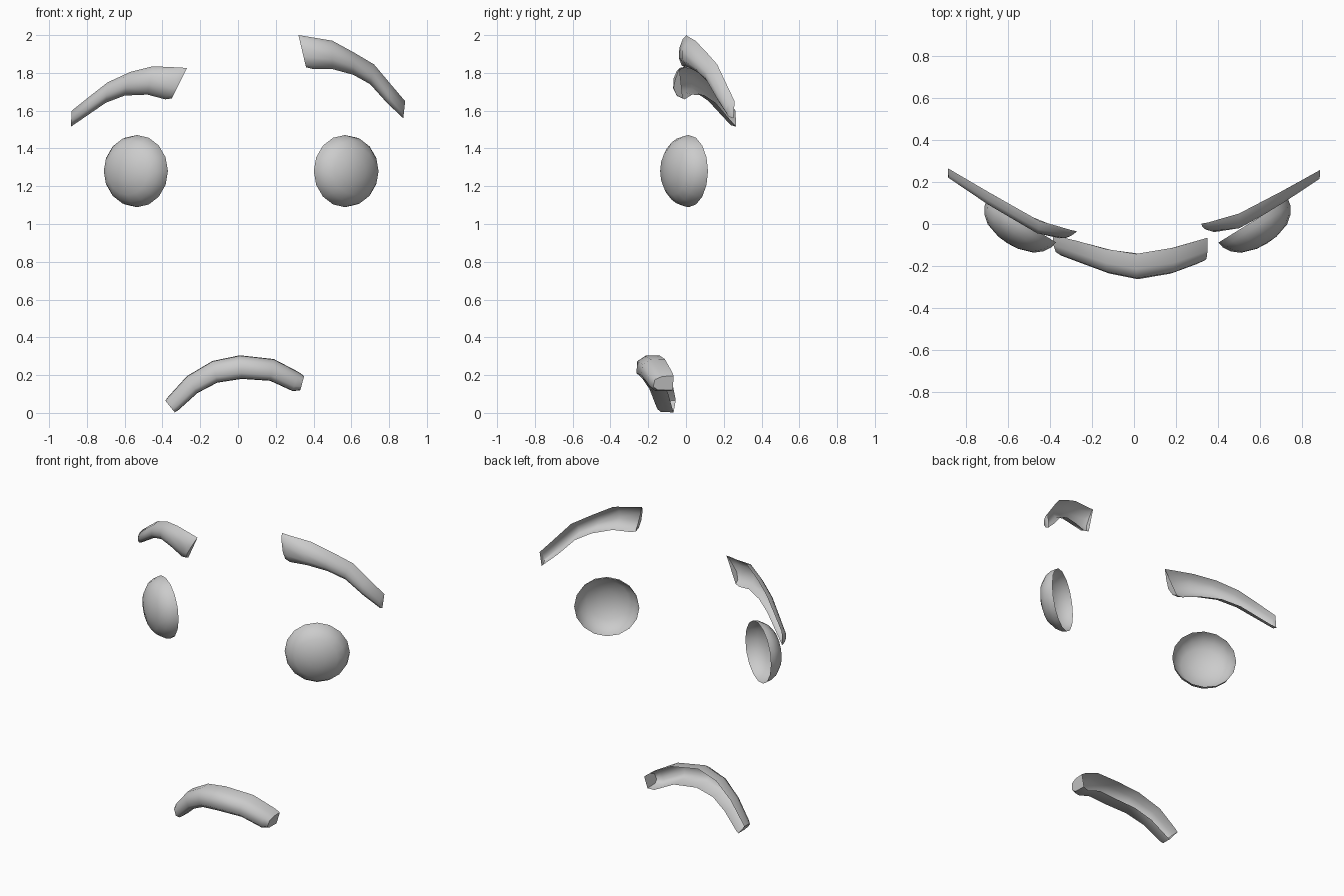
import bpy, bmesh, math

if "Cube" in bpy.data.objects:
    bpy.data.objects.remove(bpy.data.objects["Cube"])

grey = bpy.data.materials.new("plain_grey")
grey.diffuse_color = (0.6, 0.6, 0.6, 1)
grey.use_nodes = True
grey.node_tree.nodes["Principled BSDF"].inputs["Base Color"].default_value = grey.diffuse_color


def finish(bm, name, angle):
    """Turn an open shell into a smooth object whose outside faces the front."""
    bmesh.ops.recalc_face_normals(bm, faces=bm.faces)
    if sum(f.normal.y * f.calc_area() for f in bm.faces) > 0:
        bmesh.ops.reverse_faces(bm, faces=bm.faces)
    mesh = bpy.data.meshes.new(name)
    bm.to_mesh(mesh)
    bm.free()
    mesh.materials.append(grey)
    obj = bpy.data.objects.new(name, mesh)
    bpy.context.collection.objects.link(obj)
    bpy.ops.object.select_all(action='DESELECT')
    obj.select_set(True)
    bpy.context.view_layer.objects.active = obj
    bpy.ops.object.shade_smooth_by_angle(angle=math.radians(angle))


def interp(curve, x):
    """Height of a polyline, given as points sorted by x."""
    if x <= curve[0][0]:
        return curve[0][1]
    for (x0, y0), (x1, y1) in zip(curve, curve[1:]):
        if x <= x1:
            return y0 + (y1 - y0) * (x - x0) / (x1 - x0)
    return curve[-1][1]


def strip(name, stations, back, front, section):
    """Loft a channel, open at the back, through (top x, z, bottom x, z)."""
    bm = bmesh.new()
    rows = []
    for xt, zt, xb, zb in stations:
        row = []
        for t, d in section:
            x, z = xt + (xb - xt) * t, zt + (zb - zt) * t
            yb, yf = interp(back, x), interp(front, x)
            row.append(bm.verts.new((x, yb + (yf - yb) * d, z)))
        rows.append(row)
    for a, b in zip(rows, rows[1:]):
        for i in range(len(section) - 1):
            bm.faces.new((a[i], a[i + 1], b[i + 1], b[i]))
    bm.faces.new(rows[0])
    bm.faces.new(rows[-1])
    finish(bm, name, 60)


def eye(name, side, cx, radius):
    """Hollow dome turned outward, open at the back."""
    profile = [(1, 0), (0.97, 0.03), (0.86, 0.066), (0.66, 0.098), (0.28, 0.121)]
    n = 16
    bm = bmesh.new()

    def vert(u, w, depth):
        return bm.verts.new((cx + side * (0.85 * u + 0.525 * depth),
                             0.014 + 0.525 * u - 0.85 * depth, 1.28 + w))

    rings = [[vert(radius * r * math.cos(math.tau * i / n),
                   0.191 * r * math.sin(math.tau * i / n), d)
              for i in range(n)] for r, d in profile]
    for a, b in zip(rings, rings[1:]):
        for i in range(n):
            j = (i + 1) % n
            bm.faces.new((a[i], a[j], b[j], b[i]))
    tip = vert(0, 0, 0.125)
    for i in range(n):
        bm.faces.new((rings[-1][i], rings[-1][(i + 1) % n], tip))
    finish(bm, name, 60)


# Eyes
eye("left_eye", -1, -0.535, 0.193)
eye("right_eye", 1, 0.567, 0.195)

# Eyebrows
brow_section = [(0, 0), (0.1, 0.65), (0.35, 1), (0.65, 1), (0.9, 0.65), (1, 0)]
strip("left_eyebrow",
      [(-0.88, 1.60, -0.885, 1.515), (-0.78, 1.68, -0.79, 1.58),
       (-0.69, 1.75, -0.70, 1.642), (-0.57, 1.805, -0.60, 1.68),
       (-0.45, 1.835, -0.48, 1.685), (-0.30, 1.828, -0.385, 1.66),
       (-0.27, 1.825, -0.35, 1.665)],
      [(-0.89, 0.268), (-0.68, 0.145), (-0.45, 0.015), (-0.36, -0.015), (-0.27, -0.035)],
      [(-0.89, 0.225), (-0.69, 0.09), (-0.57, 0.02), (-0.45, -0.05),
       (-0.36, -0.068), (-0.32, -0.066), (-0.27, -0.042)],
      brow_section)
strip("right_eyebrow",
      [(0.32, 2.0, 0.36, 1.83), (0.35, 1.995, 0.40, 1.82),
       (0.50, 1.97, 0.50, 1.82), (0.61, 1.91, 0.61, 1.79),
       (0.72, 1.845, 0.70, 1.74), (0.80, 1.75, 0.79, 1.64),
       (0.885, 1.65, 0.875, 1.56)],
      [(0.31, 0.0), (0.40, 0.015), (0.50, 0.05), (0.72, 0.165), (0.89, 0.26)],
      [(0.31, -0.01), (0.35, -0.03), (0.40, -0.043), (0.50, -0.02),
       (0.61, 0.04), (0.74, 0.12), (0.89, 0.22)],
      brow_section)

# Mouth
strip("mouth",
      [(-0.385, 0.065, -0.335, 0.003), (-0.37, 0.085, -0.315, 0.015),
       (-0.27, 0.195, -0.215, 0.105), (-0.135, 0.275, -0.11, 0.16),
       (0.01, 0.305, 0.02, 0.18), (0.19, 0.285, 0.17, 0.17),
       (0.32, 0.217, 0.29, 0.115), (0.35, 0.195, 0.33, 0.12)],
      [(-0.38, -0.055), (-0.25, -0.085), (-0.13, -0.12), (0.01, -0.142),
       (0.18, -0.115), (0.35, -0.065)],
      [(-0.385, -0.125), (-0.36, -0.145), (-0.24, -0.19), (-0.12, -0.235),
       (0.02, -0.263), (0.19, -0.233), (0.32, -0.182), (0.35, -0.165)],
      [(0, 0), (0.02, 0.6), (0.25, 0.97), (0.75, 1), (0.98, 0.75), (1, 0)])
